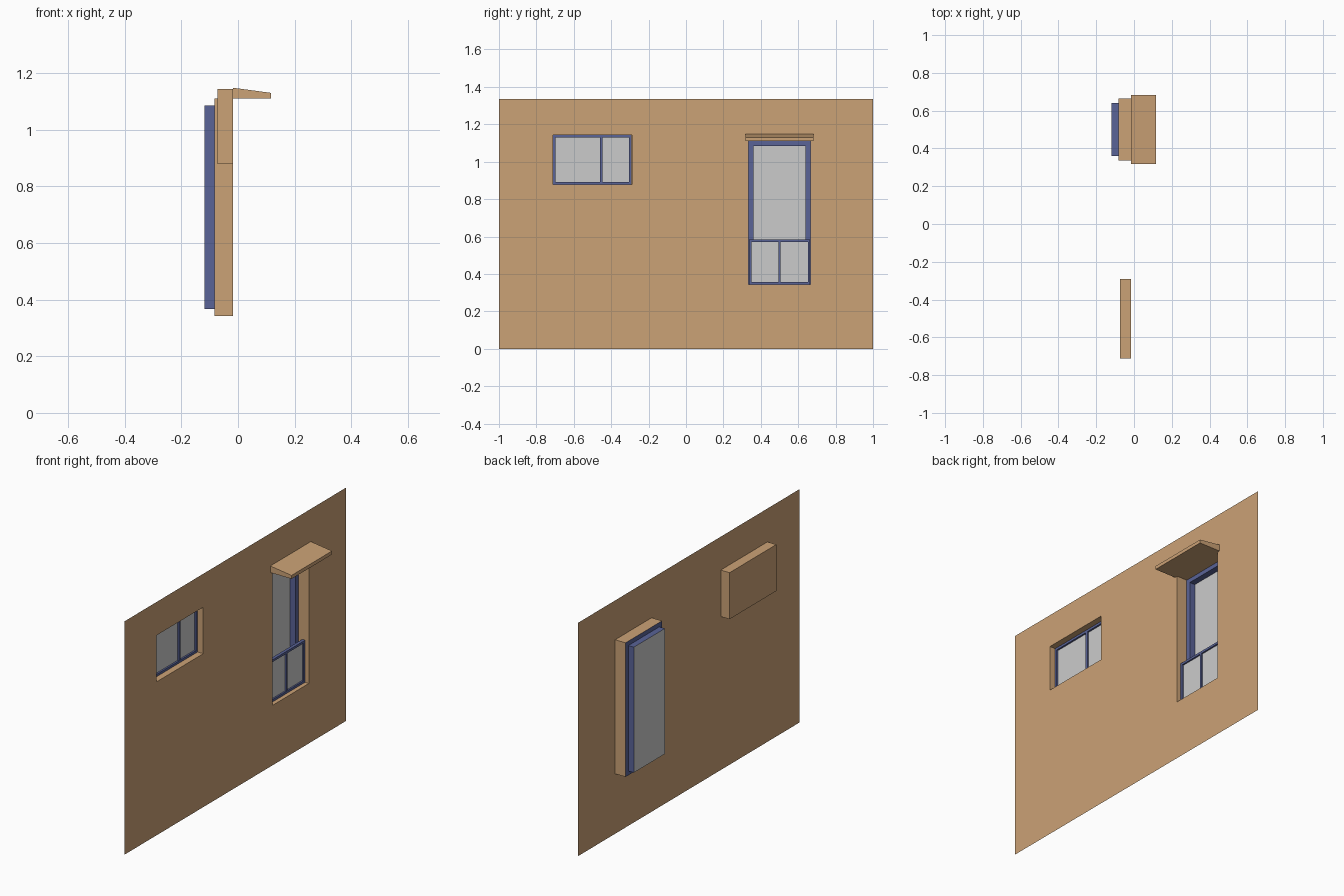
import bpy, bmesh

cube = bpy.data.objects.get("Cube")
if cube:
    bpy.data.objects.remove(cube, do_unlink=True)


def material(name, rgb):
    m = bpy.data.materials.new(name)
    m.use_nodes = True
    m.diffuse_color = (*rgb, 1)
    m.node_tree.nodes["Principled BSDF"].inputs["Base Color"].default_value = (*rgb, 1)
    return m


TAN = material("tan plaster", (0.60, 0.36, 0.18))
BLUE = material("blue frame", (0.10, 0.125, 0.31))
GLASS = material("pale glass", (0.60, 0.60, 0.60))


def finish(bm, name, mat):
    bmesh.ops.remove_doubles(bm, verts=bm.verts, dist=1e-5)
    mesh = bpy.data.meshes.new(name)
    bm.to_mesh(mesh)
    bm.free()
    mesh.materials.append(mat)
    obj = bpy.data.objects.new(name, mesh)
    bpy.context.collection.objects.link(obj)
    return obj


def quad(bm, *pts):
    bm.faces.new([bm.verts.new(p) for p in pts])


def panel(bm, x, y0, y1, z0, z1):
    """Rectangle facing +x."""
    quad(bm, (x, y0, z0), (x, y1, z0), (x, y1, z1), (x, y0, z1))


def grid_with_holes(bm, x, ys, zs, holes):
    """Sheet facing +x, split at ys and zs, leaving the given rectangles open."""
    for y0, y1 in zip(ys, ys[1:]):
        for z0, z1 in zip(zs, zs[1:]):
            cy, cz = (y0 + y1) / 2, (z0 + z1) / 2
            if not any(a < cy < b and c < cz < d for a, b, c, d in holes):
                panel(bm, x, y0, y1, z0, z1)


def tube(bm, x0, x1, y0, y1, z0, z1):
    """Four walls running along x around a rectangle."""
    ring = [(y0, z0), (y1, z0), (y1, z1), (y0, z1)]
    for a, b in zip(ring, ring[1:] + ring[:1]):
        quad(bm, (x0, *a), (x0, *b), (x1, *b), (x1, *a))


def box(bm, x0, x1, y0, y1, z0, z1):
    tube(bm, x0, x1, y0, y1, z0, z1)
    panel(bm, x1, y0, y1, z0, z1)
    quad(bm, (x0, y0, z0), (x0, y0, z1), (x0, y1, z1), (x0, y1, z0))


def sash(name, x0, x1, rect, border, mullion):
    """Framed window with one upright bar and a glass pane."""
    y0, y1, z0, z1 = rect
    h = border / 2
    bm = bmesh.new()
    for a, b in ((z0, z0 + border), (z1 - border, z1)):
        box(bm, x0, x1, y0, y1, a, b)
    for a, b in ((y0, y0 + border), (mullion - h, mullion + h), (y1 - border, y1)):
        box(bm, x0, x1, a, b, z0 + border, z1 - border)
    finish(bm, name + "_frame", BLUE)
    bm = bmesh.new()
    panel(bm, (x0 + x1) / 2, y0 + border, y1 - border, z0 + border, z1 - border)
    finish(bm, name + "_glass", GLASS)


WALL_X = -0.017
SMALL = (-0.712, -0.29, 0.878, 1.144)
TALL = (0.335, 0.665, 0.343, 1.11)
INNER = (0.36, 0.64, 0.367, 1.085)
SMALL_BACK, TALL_BACK, BAY_BACK = -0.073, -0.083, -0.118

# Wall sheet with two openings
bm = bmesh.new()
grid_with_holes(bm, WALL_X, sorted([-1, 1, *SMALL[:2], *TALL[:2]]),
                sorted([0, 1.335, *SMALL[2:], *TALL[2:]]), [SMALL, TALL])
finish(bm, "wall", TAN)

# Small window: closed recess and sash
bm = bmesh.new()
tube(bm, SMALL_BACK, WALL_X, *SMALL)
panel(bm, SMALL_BACK, *SMALL)
finish(bm, "small_window_recess", TAN)
e = 0.001
sash("small_window", SMALL_BACK + e, -0.052,
     (SMALL[0] + e, SMALL[1] - e, SMALL[2] + e, SMALL[3] - e), 0.013, -0.453)

# Tall window: open recess
bm = bmesh.new()
tube(bm, TALL_BACK, WALL_X, *TALL)
finish(bm, "tall_window_recess", TAN)

# Tall window: stepped blue frame with glass at the back
bm = bmesh.new()
grid_with_holes(bm, TALL_BACK, sorted([*TALL[:2], *INNER[:2]]),
                sorted([*TALL[2:], *INNER[2:]]), [INNER])
tube(bm, BAY_BACK, TALL_BACK, *INNER)
finish(bm, "tall_window_frame", BLUE)
bm = bmesh.new()
panel(bm, BAY_BACK, *INNER)
finish(bm, "tall_window_glass", GLASS)

# Lower sash in front of the tall window
sash("lower_sash", -0.058, -0.04, (TALL[0] + e, TALL[1] - e, TALL[2] + e, 0.585), 0.013, 0.5)

# Sloped canopy over the tall window
bm = bmesh.new()
profile = [(WALL_X, 1.11), (0.117, 1.11), (0.117, 1.13), (WALL_X, 1.148)]
base = bm.faces.new([bm.verts.new((x, 0.317, z)) for x, z in profile])
top = bmesh.ops.extrude_face_region(bm, geom=[base])["geom"]
bmesh.ops.translate(bm, vec=(0, 0.366, 0),
                    verts=[v for v in top if isinstance(v, bmesh.types.BMVert)])
if base.is_valid and not any(f is not base and set(f.verts) == set(base.verts) for f in bm.faces):
    bmesh.ops.recalc_face_normals(bm, faces=bm.faces)
finish(bm, "canopy", TAN)
